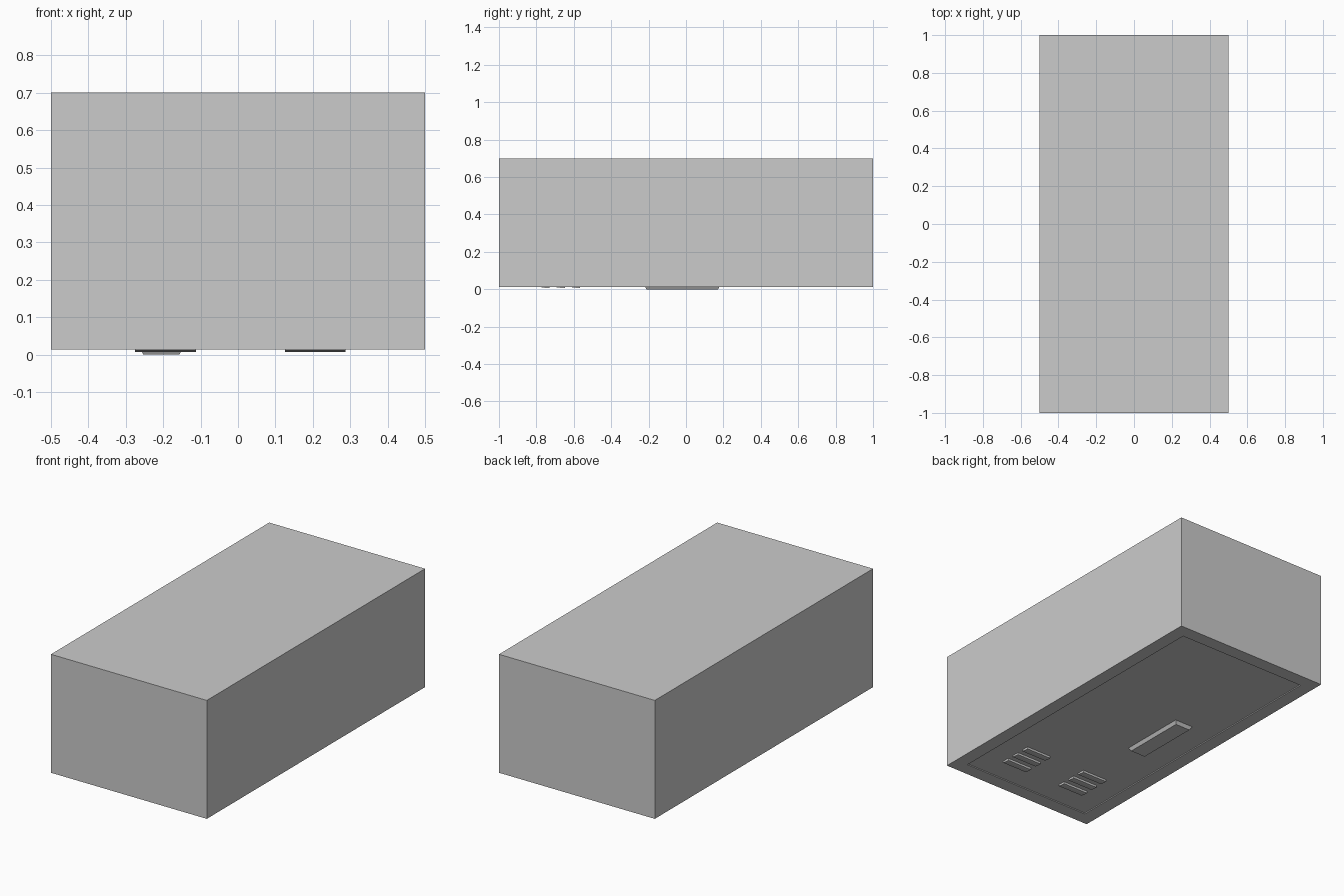
import bpy, bmesh

if "Cube" in bpy.data.objects:
    bpy.data.objects.remove(bpy.data.objects["Cube"])

Z0, TOP = 0.013, 0.70      # underside and top of the case
DEPTH = 0.006              # recess of the underside panel


def make_object(name, bm):
    bmesh.ops.recalc_face_normals(bm, faces=bm.faces)
    mesh = bpy.data.meshes.new(name)
    bm.to_mesh(mesh)
    bm.free()
    obj = bpy.data.objects.new(name, mesh)
    bpy.context.collection.objects.link(obj)
    return obj


def prism(name, profile, x0, x1):
    """Extrude a (y, z) profile along x."""
    bm = bmesh.new()
    face = bm.faces.new([bm.verts.new((x0, y, z)) for y, z in profile])
    new = bmesh.ops.extrude_face_region(bm, geom=[face])["geom"]
    bmesh.ops.translate(bm, vec=(x1 - x0, 0, 0),
                        verts=[v for v in new if isinstance(v, bmesh.types.BMVert)])
    return make_object(name, bm)


# Main case, with a shallow recessed panel on the underside
bm = bmesh.new()
bmesh.ops.create_cube(bm, size=1)
bmesh.ops.scale(bm, vec=(1, 2, TOP - Z0), verts=bm.verts)
bmesh.ops.translate(bm, vec=(0, 0, (TOP + Z0) / 2), verts=bm.verts)
bottom = min(bm.faces, key=lambda f: f.calc_center_median().z)
bmesh.ops.inset_region(bm, faces=[bottom], thickness=0.113)
new = bmesh.ops.extrude_face_region(bm, geom=[bottom])["geom"]
bmesh.ops.translate(bm, vec=(0, 0, DEPTH),
                    verts=[v for v in new if isinstance(v, bmesh.types.BMVert)])
if bottom.is_valid:
    bmesh.ops.delete(bm, geom=[bottom], context='FACES_ONLY')
make_object("case", bm)

# Slanted vent slats, two groups of three
top = Z0 + DEPTH + 0.001
for side, x0, x1 in (("left", -0.275, -0.112), ("right", 0.125, 0.287)):
    for i in range(3):
        y = -0.775 + i * 0.082
        prism(f"vent_slat_{side}_{i + 1}",
              [(y, top), (y, Z0 - 0.002), (y + 0.03, 0.0065),
               (y + 0.045, 0.0065), (y + 0.045, top)], x0, x1)

# Bevelled cover plate standing proud of the underside
bm = bmesh.new()
bmesh.ops.create_cube(bm, size=1)
for v in bm.verts:
    low = v.co.z < 0
    inset = 0.012 if low else 0
    v.co.x = -0.205 + (0.06 - inset) * (1 if v.co.x > 0 else -1)
    v.co.y = -0.02 + (0.203 - inset) * (1 if v.co.y > 0 else -1)
    v.co.z = 0.0 if low else top
make_object("cover_plate", bm)
